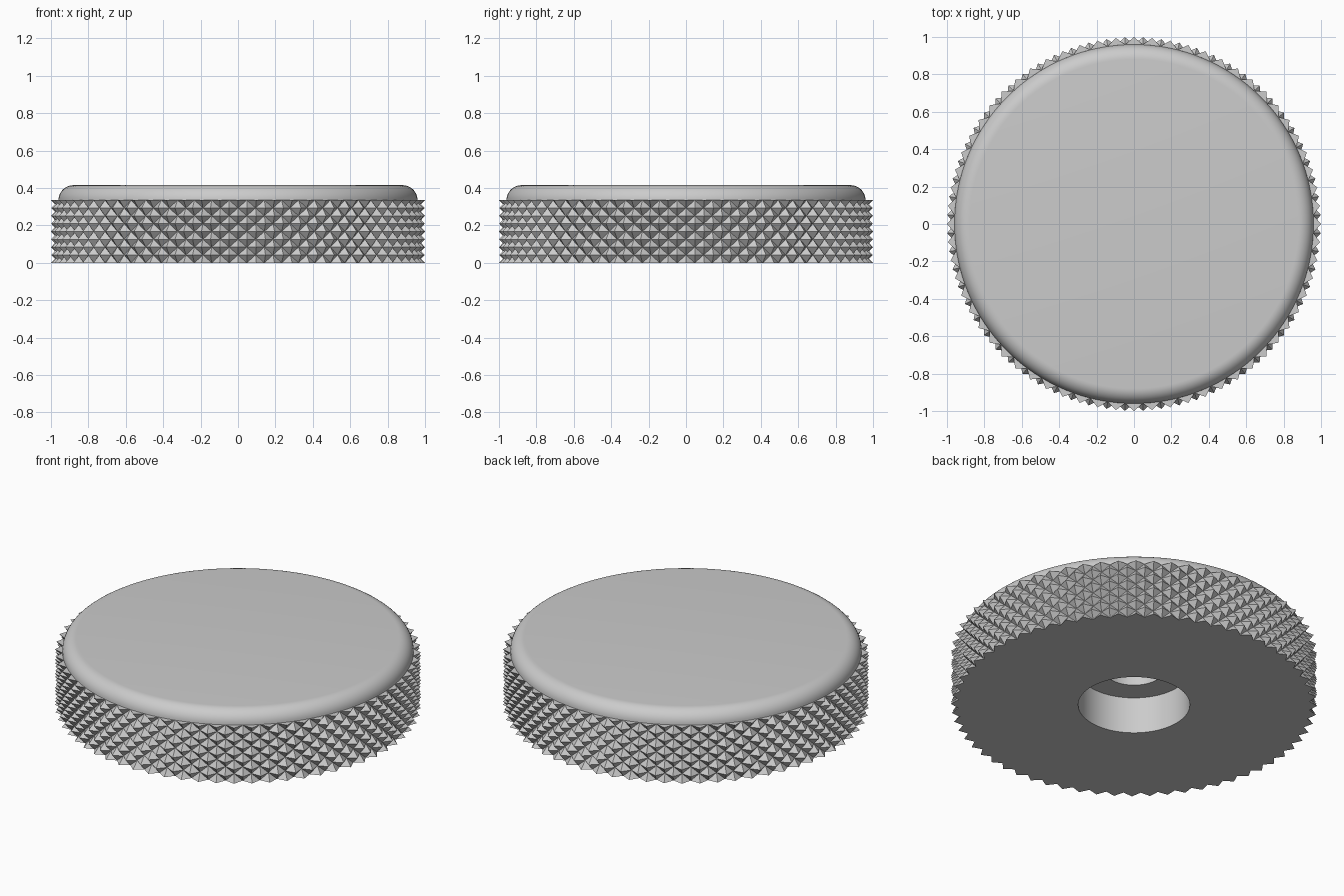
import bpy, bmesh, math

cube = bpy.data.objects.get("Cube")
if cube:
    bpy.data.objects.remove(cube, do_unlink=True)

TEETH = 64          # knurl teeth around the rim
ROWS = 4            # knurl teeth up the side
COLS = TEETH * 2
GRIP_TOP = 0.335
TOP = 0.415
PEAK, VALLEY = 1.0, 0.96
BORE, PILOT = 0.305, 0.165

grey = bpy.data.materials.new("light_grey")
grey.use_nodes = True
colour = (0.6, 0.6, 0.6, 1)
grey.diffuse_color = colour
grey.node_tree.nodes["Principled BSDF"].inputs["Base Color"].default_value = colour


def ring(radius, z):
    """Plain circle of points."""
    return [(radius, z)] * COLS


def knurl_ring(k):
    """Circle that alternates between peaks and valleys, staggered by row."""
    z = GRIP_TOP * k / (2 * ROWS)
    return [(VALLEY if (i + k) % 2 else PEAK, z) for i in range(COLS)]


def lathe(name, rings, knurled=(), cap_first=False, cap_last=False, smooth=True):
    """Skin a stack of rings; quads in knurled bands split along the valleys."""
    bm = bmesh.new()
    loops = []
    for pts in rings:
        loop = []
        for i, (r, z) in enumerate(pts):
            t = math.tau * i / COLS
            loop.append(bm.verts.new((r * math.cos(t), r * math.sin(t), z)))
        loops.append(loop)
    for k in range(len(loops) - 1):
        low, high = loops[k], loops[k + 1]
        for i in range(COLS):
            j = (i + 1) % COLS
            a, b, c, d = low[i], low[j], high[j], high[i]
            if k not in knurled:
                bm.faces.new((a, b, c, d))
            elif rings[k][i][0] == PEAK:
                bm.faces.new((a, b, d))
                bm.faces.new((b, c, d))
            else:
                bm.faces.new((a, b, c))
                bm.faces.new((a, c, d))
    if cap_first:
        bm.faces.new(loops[0][::-1])
    if cap_last:
        bm.faces.new(loops[-1])
    mesh = bpy.data.meshes.new(name)
    bm.to_mesh(mesh)
    bm.free()
    mesh.materials.append(grey)
    obj = bpy.data.objects.new(name, mesh)
    bpy.context.collection.objects.link(obj)
    if smooth:
        bpy.ops.object.select_all(action='DESELECT')
        obj.select_set(True)
        bpy.context.view_layer.objects.active = obj
        bpy.ops.object.shade_smooth_by_angle(angle=math.radians(30))
    return obj


# Stepped bore in the underside
lathe("stepped_bore",
      [ring(PILOT, 0.33), ring(PILOT, 0.22), ring(BORE, 0.22), ring(BORE, 0)],
      cap_first=True)

# Flat underside, diamond-knurled side and the narrow ledge on top
side = [knurl_ring(k) for k in range(2 * ROWS + 1)]
lathe("knurled_grip", [ring(BORE, 0)] + side + [ring(VALLEY, GRIP_TOP)],
      knurled=range(1, 2 * ROWS + 1), smooth=False)

# Smooth cap with a rounded edge
fillet = TOP - GRIP_TOP
steps = 10
arc = [ring(VALLEY - fillet * (1 - math.cos(a)), GRIP_TOP + fillet * math.sin(a))
       for a in (math.pi / 2 * s / steps for s in range(steps + 1))]
lathe("rounded_cap", arc, cap_last=True)
